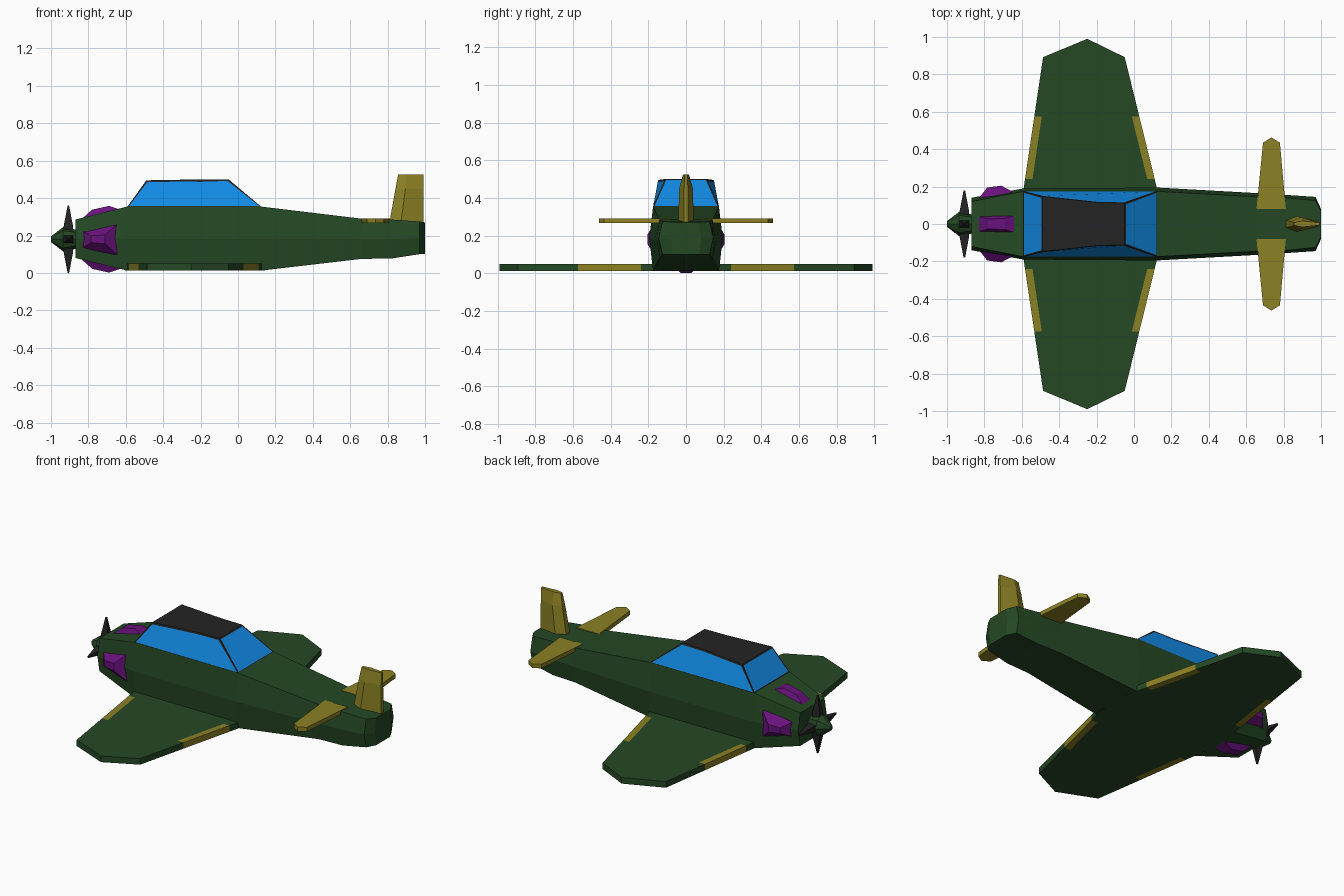
import bpy, bmesh, math
from mathutils import Vector

cube = bpy.data.objects.get("Cube")
if cube:
    bpy.data.objects.remove(cube, do_unlink=True)


def material(name, rgb):
    m = bpy.data.materials.new(name)
    m.use_nodes = True
    m.diffuse_color = (*rgb, 1)
    m.node_tree.nodes["Principled BSDF"].inputs["Base Color"].default_value = (*rgb, 1)
    return m


GREEN = material("dark green", (0.018, 0.065, 0.018))
YELLOW = material("olive yellow", (0.26, 0.22, 0.018))
BLUE = material("glass blue", (0.006, 0.26, 0.8))
BLACK = material("charcoal", (0.017, 0.017, 0.017))
PURPLE = material("purple", (0.14, 0.006, 0.2))


def finish(name, bm, *mats):
    bmesh.ops.recalc_face_normals(bm, faces=bm.faces)
    mesh = bpy.data.meshes.new(name)
    bm.to_mesh(mesh)
    bm.free()
    for m in mats:
        mesh.materials.append(m)
    ob = bpy.data.objects.new(name, mesh)
    bpy.context.collection.objects.link(ob)
    return ob


def loft(rings):
    """Closed skin through rings with equal point counts."""
    bm = bmesh.new()
    rows = [[bm.verts.new(p) for p in r] for r in rings]
    n = len(rows[0])
    for a, b in zip(rows, rows[1:]):
        for i in range(n):
            j = (i + 1) % n
            bm.faces.new((a[i], a[j], b[j], b[i]))
    bm.faces.new(rows[0])
    bm.faces.new(rows[-1])
    return bm


# Fuselage: six-sided sections (x, deck half width, waist half width, bottom, top)
def section(x, deck, waist, low, high):
    mid = (low + high) / 2
    return [(x, deck, high), (x, waist, mid), (x, deck, low),
            (x, -deck, low), (x, -waist, mid), (x, -deck, high)]


stations = [(-0.87, 0.12, 0.14, 0.08, 0.285), (-0.59, 0.175, 0.19, 0.012, 0.355),
            (0.12, 0.175, 0.195, 0.012, 0.355), (0.66, 0.145, 0.165, 0.075, 0.29),
            (0.82, 0.14, 0.155, 0.077, 0.285), (0.97, 0.125, 0.145, 0.1, 0.275),
            (1.0, 0.07, 0.08, 0.1, 0.27)]
finish("fuselage", loft([section(*s) for s in stations]), GREEN)

# Spinner and four blades
AXIS = 0.18


def circle(x, r):
    return [(x, r * math.cos(k * math.pi / 4), AXIS + r * math.sin(k * math.pi / 4))
            for k in range(8)]


finish("spinner", loft([circle(-1.0, 0.015), circle(-0.935, 0.065), circle(-0.86, 0.05)]), GREEN)

for k in range(4):
    a = k * math.pi / 2
    out = Vector((0, math.cos(a), math.sin(a)))
    side = Vector((0, -math.sin(a), math.cos(a)))
    hub = Vector((-0.907, 0, AXIS))
    rings = [[hub + out * r + side * s * t + Vector((c * w, 0, 0))
              for c, s in ((-1, -1), (1, -1), (1, 1), (-1, 1))]
             for r, w, t in ((0.03, 0.027, 0.02), (0.07, 0.025, 0.018), (0.18, 0.004, 0.004))]
    finish(f"propeller_blade_{k + 1}", loft(rings), BLACK)


# Purple engine blisters: a sunk base rising to a small raised panel.
# Each row is (x, offset from axis, half width), front then rear.
def blister(name, direction, base, panel):
    out = Vector((0, *direction))
    across = Vector((0, -direction[1], direction[0]))
    rings = []
    for (x0, h0, w0), (x1, h1, w1) in (base, panel):
        rings.append([Vector((x, 0, AXIS)) + out * h + across * w
                      for x, h, w in ((x0, h0, w0), (x0, h0, -w0), (x1, h1, -w1), (x1, h1, w1))])
    finish(name, loft(rings), PURPLE)


for s, name in ((1, "left"), (-1, "right")):
    blister(f"{name}_engine_blister", (s, 0),
            ((-0.84, 0.125, 0.05), (-0.625, 0.16, 0.1)),
            ((-0.785, 0.195, 0.018), (-0.71, 0.205, 0.024)))
for s, name in ((1, "upper"), (-1, "lower")):
    blister(f"{name}_engine_blister", (0, s),
            ((-0.845, 0.1, 0.045), (-0.62, 0.155, 0.05)),
            ((-0.78, 0.158, 0.026), (-0.69, 0.178, 0.03)))

# Canopy: glass panes inset in a charcoal frame
bm = bmesh.new()
BASE, ROOF = 0.353, 0.5
lower = [bm.verts.new((x, y, BASE)) for x, y in
         ((-0.592, 0.175), (0.125, 0.175), (0.125, -0.175), (-0.592, -0.175))]
upper = [bm.verts.new((x, y, z)) for x, y, z in
         ((-0.49, 0.147, ROOF - 0.005), (-0.2, 0.115, ROOF), (-0.05, 0.112, ROOF),
          (-0.05, -0.112, ROOF), (-0.2, -0.115, ROOF), (-0.49, -0.147, ROOF - 0.005))]
panes = [bm.faces.new(f) for f in (
    (lower[0], lower[1], upper[2], upper[1], upper[0]),
    (lower[1], lower[2], upper[3], upper[2]),
    (lower[2], lower[3], upper[5], upper[4], upper[3]),
    (lower[3], lower[0], upper[0], upper[5]))]
bm.faces.new(upper[2:4] + [upper[4], upper[1]])
bm.faces.new((upper[0], upper[1], upper[4], upper[5]))
bm.faces.new(lower)
bmesh.ops.recalc_face_normals(bm, faces=bm.faces)
bmesh.ops.inset_individual(bm, faces=panes, thickness=0.011)
for f in panes:
    f.material_index = 1
finish("canopy", bm, BLACK, BLUE)


# Wings: strips along the span, with coloured flaps on both edges
def leading(y):
    return -0.59 + (y - 0.19) * 0.148


def trailing(y):
    return 0.123 - (y - 0.19) * 0.246


FLAP = 0.04
for s, name in ((1, "left"), (-1, "right")):
    bm = bmesh.new()
    rows = [[bm.verts.new((x, s * y, 0.012)) for x in
             (leading(y), leading(y) + FLAP, -0.25, trailing(y) - FLAP, trailing(y))]
            for y in (0.1, 0.24, 0.575, 0.892)]
    for a, b in zip(rows, rows[1:]):
        for i in range(4):
            bm.faces.new((a[i], a[i + 1], b[i + 1], b[i]))
    tip = bm.verts.new((-0.25, s * 0.99, 0.012))
    for i in range(4):
        bm.faces.new((rows[-1][i], rows[-1][i + 1], tip))
    grown = bmesh.ops.extrude_face_region(bm, geom=bm.faces[:], use_keep_orig=True)
    for v in grown["geom"]:
        if isinstance(v, bmesh.types.BMVert):
            v.co.z = 0.05
    for f in bm.faces:
        c = f.calc_center_median()
        y = abs(c.y)
        edge = min(c.x - leading(y), trailing(y) - c.x)
        f.material_index = int(0.24 < y < 0.575 and edge < FLAP)
    finish(f"{name}_wing", bm, GREEN, YELLOW)

# Tailplane
for s, name in ((1, "left"), (-1, "right")):
    plan = ((0.655, 0.08), (0.69, 0.435), (0.735, 0.463), (0.78, 0.435), (0.812, 0.08))
    finish(f"{name}_tailplane",
           loft([[(x, s * y, z) for x, y in plan] for z in (0.266, 0.292)]), YELLOW)

# Fin: blunt in front, thickest behind the leading edge, thin at the back
rings = []
for z, front, fold, nose_w, fold_w, rear_w in (
        (0.26, 0.808, 0.87, 0.02, 0.042, 0.012),
        (0.45, 0.842, 0.895, 0.014, 0.036, 0.01),
        (0.525, 0.856, 0.9, 0.007, 0.016, 0.007)):
    half = ((front, nose_w), (fold, fold_w), (0.993, rear_w))
    rings.append([(x, w, z) for x, w in half] + [(x, -w, z) for x, w in reversed(half)])
finish("fin", loft(rings), YELLOW)
